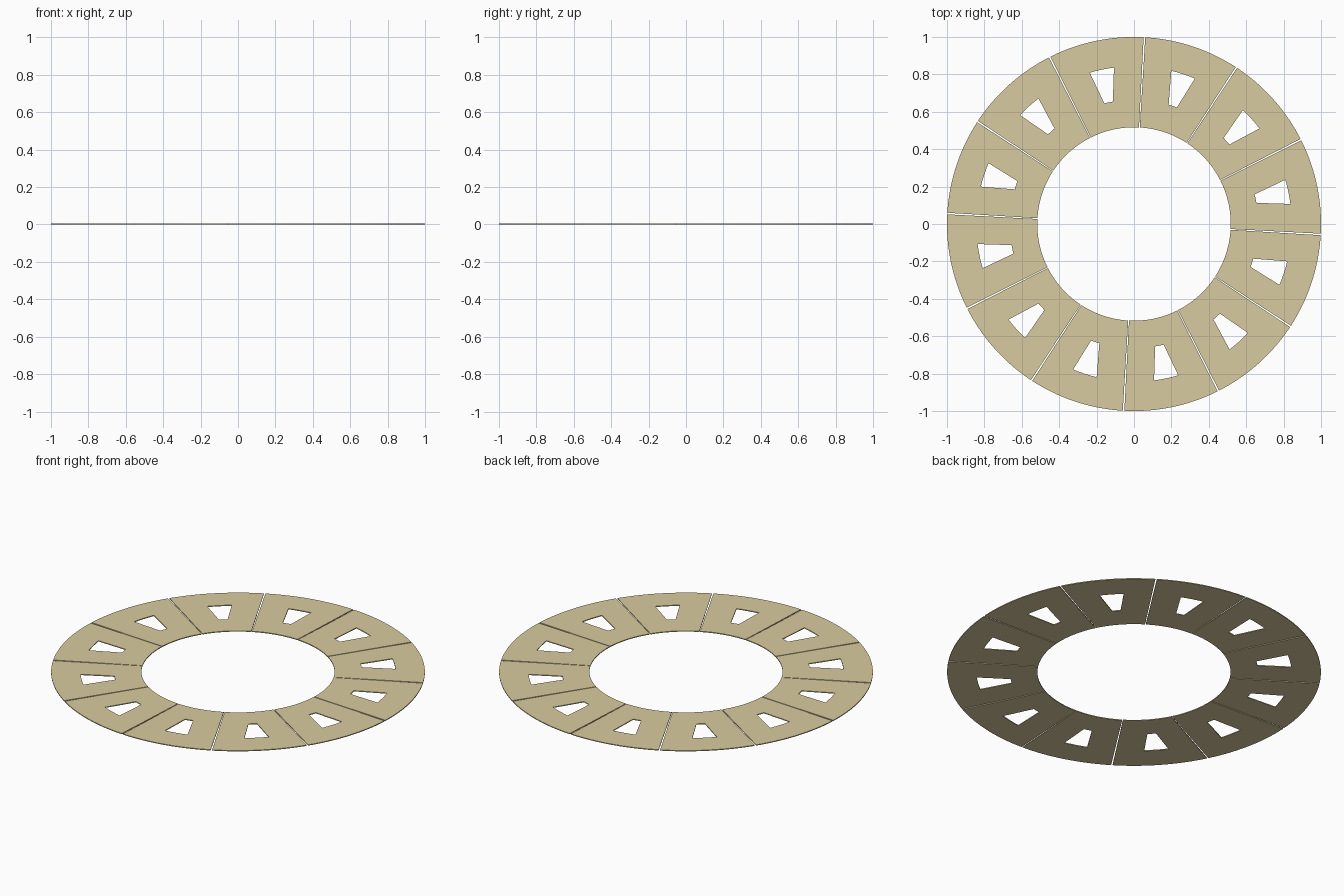
import bpy, bmesh, math

if "Cube" in bpy.data.objects:
    bpy.data.objects.remove(bpy.data.objects["Cube"])

COUNT = 12
THICK = 0.005
EDGE = 14.76                 # half angle of a segment, leaving a hairline joint
# (radius, half angle of the window columns) from the inside outward
RINGS = [(0.517, 2.5), (0.664, 2.0), (0.843, 4.5), (1.0, 5.0)]
SIDE, MID = 6, 4             # columns beside / across the window

mat = bpy.data.materials.new("tan")
mat.diffuse_color = (0.69, 0.6, 0.35, 1)
mat.use_nodes = True
mat.node_tree.nodes["Principled BSDF"].inputs["Base Color"].default_value = mat.diffuse_color


def ring_angles(half):
    left = [-EDGE + (EDGE - half) * i / SIDE for i in range(SIDE)]
    mid = [-half + 2 * half * i / MID for i in range(MID)]
    right = [half + (EDGE - half) * i / SIDE for i in range(SIDE + 1)]
    return left + mid + right


def segment_mesh():
    bm = bmesh.new()
    grid = []
    for r, half in RINGS:
        grid.append([bm.verts.new((r * math.cos(math.radians(a)),
                                   r * math.sin(math.radians(a)), 0))
                     for a in ring_angles(half)])
    # Flat plate, skipping the cells of the window
    for j in range(3):
        for i in range(2 * SIDE + MID):
            if j == 1 and SIDE <= i < SIDE + MID:
                continue
            bm.faces.new((grid[j][i], grid[j + 1][i],
                          grid[j + 1][i + 1], grid[j][i + 1]))
    # Give the plate its thickness
    ext = bmesh.ops.extrude_face_region(bm, geom=bm.faces[:], use_keep_orig=True)
    top = [g for g in ext["geom"] if isinstance(g, bmesh.types.BMVert)]
    bmesh.ops.translate(bm, verts=top, vec=(0, 0, THICK))
    bmesh.ops.recalc_face_normals(bm, faces=bm.faces[:])
    me = bpy.data.meshes.new("ring_segment")
    bm.to_mesh(me)
    bm.free()
    me.materials.append(mat)
    return me


# Twelve identical segments around the ring
mesh = segment_mesh()
for k in range(COUNT):
    ob = bpy.data.objects.new(f"ring_segment_{k + 1}", mesh)
    ob.rotation_euler.z = math.radians(11.8 + k * 360 / COUNT)
    bpy.context.collection.objects.link(ob)
